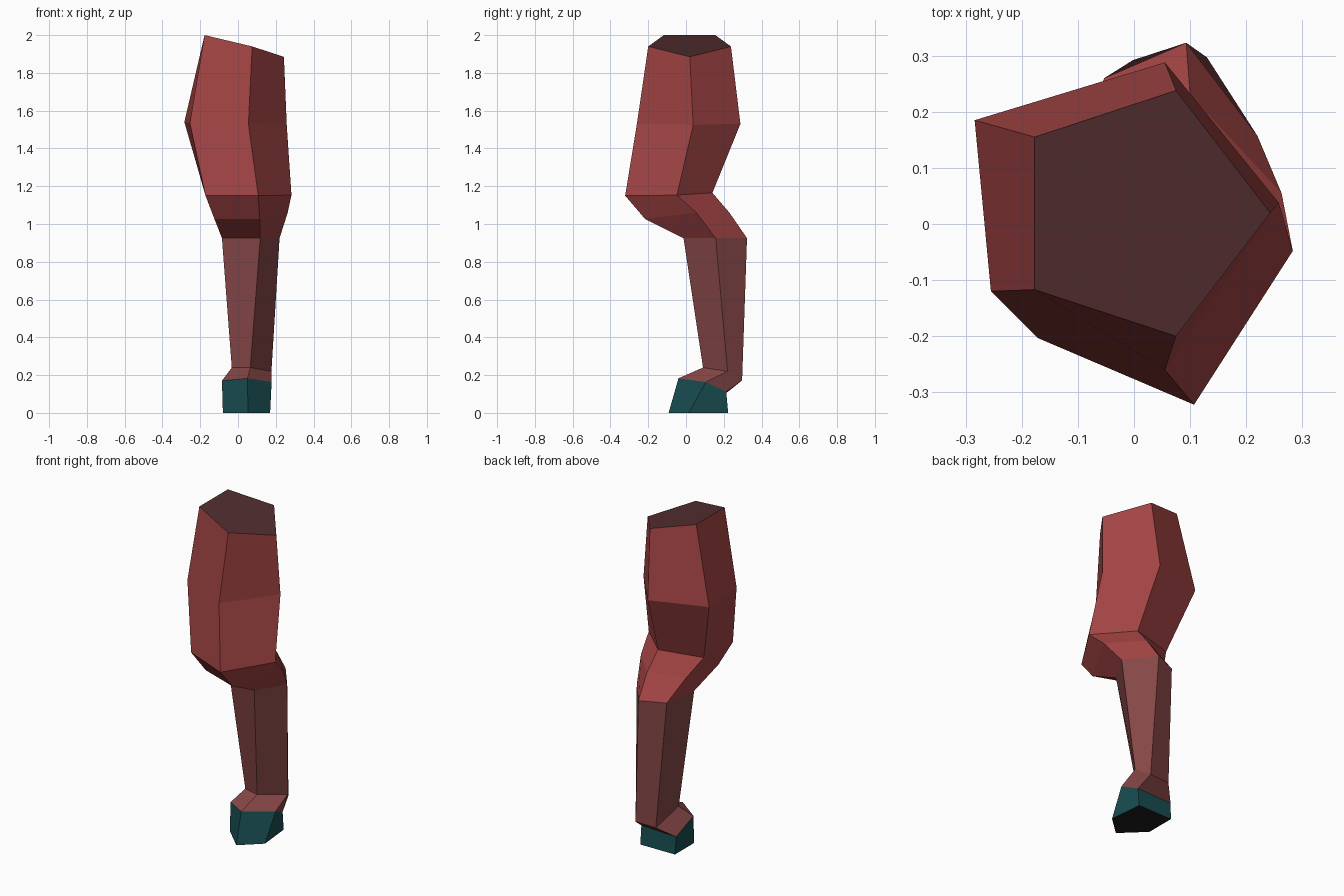
import bpy

if "Cube" in bpy.data.objects:
    bpy.data.objects.remove(bpy.data.objects["Cube"])


def material(name, rgb):
    m = bpy.data.materials.new(name)
    m.diffuse_color = (*rgb, 1)
    m.use_nodes = True
    m.node_tree.nodes["Principled BSDF"].inputs["Base Color"].default_value = m.diffuse_color
    return m


thigh_red = material("thigh red", (0.37, 0.058, 0.058))
shin_red = material("dull shin red", (0.24, 0.062, 0.062))
teal = material("hoof teal", (0.009, 0.072, 0.08))
black = material("sole black", (0.012, 0.012, 0.015))
brown = material("dark cut brown", (0.085, 0.027, 0.029))


def loft(name, rings, mats, cap_top=False, cap_bottom=False):
    """Skin five-sided rings from top to bottom; caps use the second material."""
    verts = [v for r in rings for v in r]
    faces = []
    for k in range(len(rings) - 1):
        for i in range(5):
            j = (i + 1) % 5
            a, b = k * 5, k * 5 + 5
            faces.append((a + i, b + i, b + j, a + j))
    sides = len(faces)
    if cap_top:
        faces.append(tuple(range(5)))
    if cap_bottom:
        faces.append(tuple(reversed(range(len(verts) - 5, len(verts)))))
    me = bpy.data.meshes.new(name)
    me.from_pydata(verts, [], faces)
    for m in mats:
        me.materials.append(m)
    for p in me.polygons:
        p.material_index = 0 if p.index < sides else 1
    me.update()
    ob = bpy.data.objects.new(name, me)
    bpy.context.collection.objects.link(ob)
    return ob


# Cross-sections, each: left front, front, right, back, left back
hip = [(-.177, -.117, 2.0), (.075, -.2, 1.94), (.243, .02, 1.885), (.075, .238, 1.94), (-.177, .155, 2.0)]
mid_thigh = [(-.255, -.12, 1.535), (.055, -.26, 1.53), (.258, .038, 1.525), (.055, .288, 1.53), (-.284, .185, 1.54)]
above_knee = [(-.172, -.203, 1.15), (.107, -.322, 1.15), (.283, -.048, 1.153), (.09, .14, 1.165), (-.17, .072, 1.16)]
mid_knee = [(-.125, -.13, 1.027), (.115, -.217, 1.027), (.263, .055, 1.06), (.1, .23, 1.06), (-.1, .143, 1.045)]
below_knee = [(-.085, .043, .925), (.118, -.013, .925), (.22, .157, .925), (.093, .323, .925), (-.053, .26, .925)]
ankle = [(-.033, .117, .24), (.065, .09, .24), (.177, .22, .22), (.13, .297, .172), (-.002, .292, .168)]
hoof_top = [(-.085, .05, .17), (.05, -.04, .183), (.178, .105, .163), (.15, .213, .112), (-.083, .213, .105)]
hoof_base = [(-.08, .037, 0), (.053, -.092, 0), (.17, .015, 0), (.15, .223, 0), (-.08, .22, 0)]

# Thigh and bent knee, closed at the hip
loft("thigh", [hip, mid_thigh, above_knee, mid_knee, below_knee], [thigh_red, brown], cap_top=True)
# Shin and fetlock
loft("shin", [below_knee, ankle, hoof_top], [shin_red])
# Hoof with dark sole
loft("hoof", [hoof_top, hoof_base], [teal, black], cap_bottom=True)
